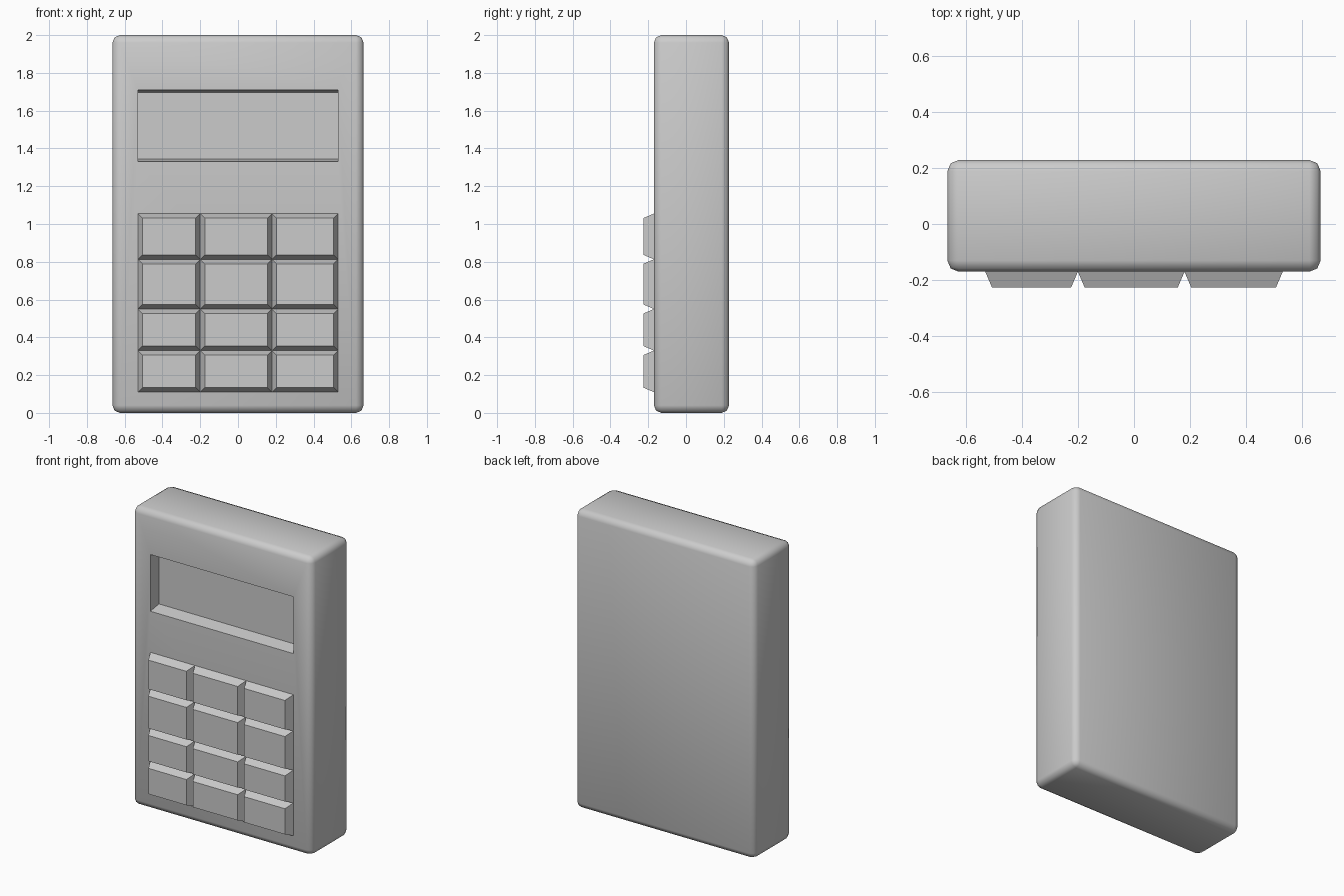
import bpy, bmesh
from math import radians

if "Cube" in bpy.data.objects:
    bpy.data.objects.remove(bpy.data.objects["Cube"])

FRONT = -0.17  # y of the case's front face


def frustum(name, sections):
    """Solid from rectangles (y, x0, x1, z0, z1), joined in order."""
    bm = bmesh.new()
    rings = [[bm.verts.new(p) for p in ((x0, y, z0), (x1, y, z0), (x1, y, z1), (x0, y, z1))]
             for y, x0, x1, z0, z1 in sections]
    bm.faces.new(rings[0])
    bm.faces.new(rings[-1][::-1])
    for a, b in zip(rings, rings[1:]):
        for i in range(4):
            j = (i + 1) % 4
            bm.faces.new((a[i], a[j], b[j], b[i]))
    bmesh.ops.recalc_face_normals(bm, faces=bm.faces)
    mesh = bpy.data.meshes.new(name)
    bm.to_mesh(mesh)
    bm.free()
    ob = bpy.data.objects.new(name, mesh)
    bpy.context.collection.objects.link(ob)
    return ob


# Case with softened edges
case = frustum("case", [(FRONT, -0.665, 0.665, 0, 2), (0.228, -0.665, 0.665, 0, 2)])
bevel = case.modifiers.new("edges", 'BEVEL')
bevel.width = 0.04
bevel.segments = 2

# Display recess with sloped top and bottom sills
cutter = frustum("display_cutter", [
    (FRONT - 0.05, -0.53, 0.53, 1.33, 1.71),
    (FRONT, -0.53, 0.53, 1.33, 1.71),
    (FRONT + 0.09, -0.53, 0.53, 1.345, 1.697)])
cut = case.modifiers.new("display", 'BOOLEAN')
cut.operation = 'DIFFERENCE'
cut.solver = 'EXACT'
cut.object = cutter

bpy.context.view_layer.objects.active = case
case.select_set(True)
for m in ("edges", "display"):
    bpy.ops.object.modifier_apply(modifier=m)
bpy.data.objects.remove(cutter)
bpy.ops.object.shade_smooth_by_angle(angle=radians(60))

# Keypad: touching tapered keys in uneven columns and rows
cols = [-0.53, -0.2, 0.18, 0.53]
rows = [0.11, 0.33, 0.55, 0.813, 1.055]
inset = 0.024
for r, (z0, z1) in enumerate(zip(rows, rows[1:])):
    for c, (x0, x1) in enumerate(zip(cols, cols[1:])):
        frustum(f"key_{r + 1}_{c + 1}", [
            (FRONT + 0.01, x0, x1, z0, z1),
            (FRONT, x0, x1, z0, z1),
            (FRONT - 0.056, x0 + inset, x1 - inset, z0 + inset, z1 - inset)])
